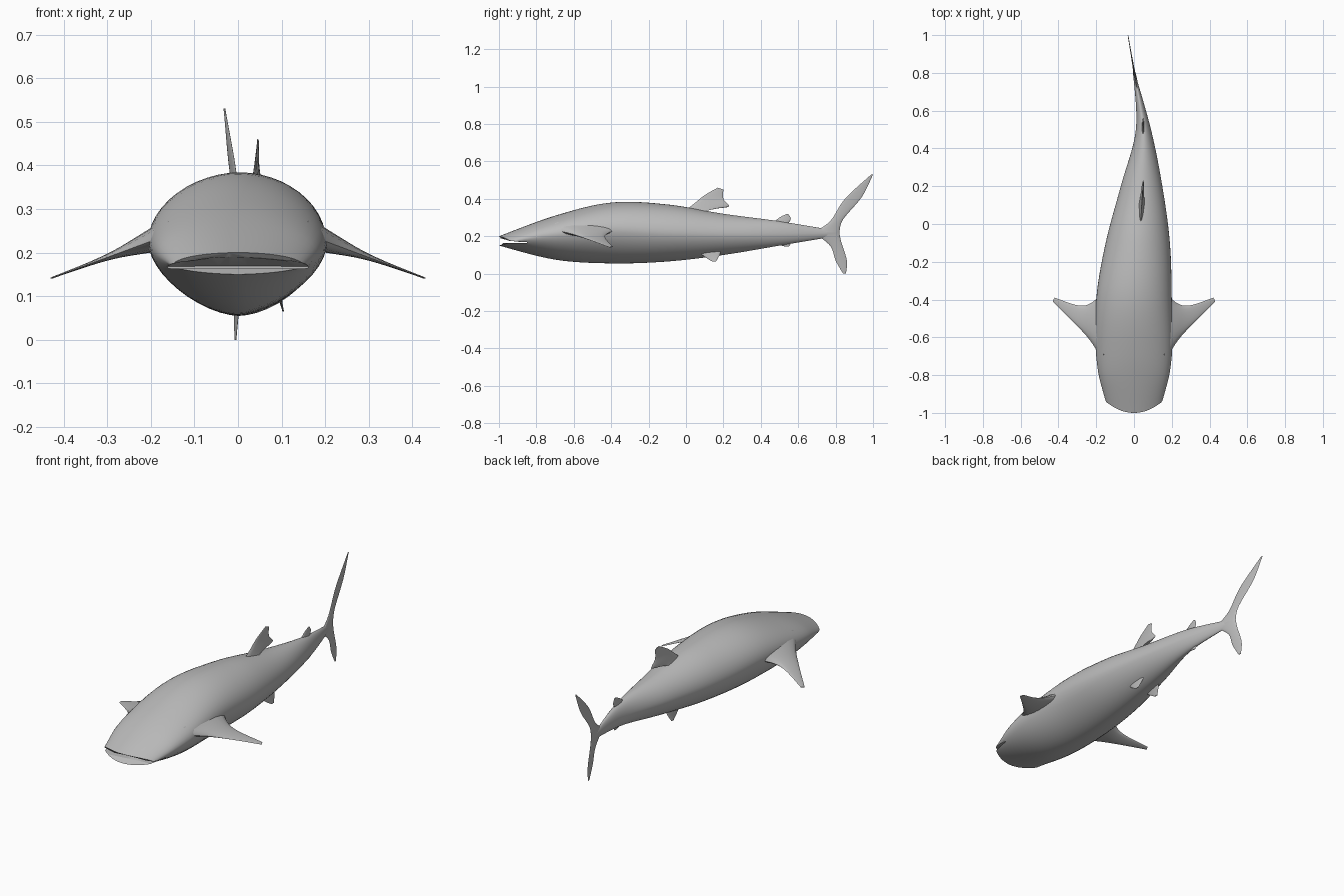
import bpy
from math import sin, cos, pi, copysign
from mathutils import Vector

if "Cube" in bpy.data.objects:
    bpy.data.objects.remove(bpy.data.objects["Cube"], do_unlink=True)

grey = bpy.data.materials.new("grey skin")
grey.use_nodes = True
grey.diffuse_color = (0.5, 0.5, 0.5, 1)
grey.node_tree.nodes["Principled BSDF"].inputs["Base Color"].default_value = grey.diffuse_color


def smooth(points, steps=8):
    """Resample a list of points along a spline that passes through them."""
    rows = [Vector(p) for p in points]
    last = len(rows) - 1
    out = []
    for i in range(last):
        before, start, end, after = rows[max(i - 1, 0)], rows[i], rows[i + 1], rows[min(i + 2, last)]
        leave, arrive = (end - before) / 2, (after - start) / 2
        for k in range(steps):
            t = k / steps
            ease = t * t * (3 - 2 * t)
            out.append(start.lerp(end, ease) + leave * t * (1 - t) ** 2 - arrive * t * t * (1 - t))
    return out + [rows[-1]]


def shade(obj):
    bpy.ops.object.select_all(action='DESELECT')
    obj.select_set(True)
    bpy.context.view_layer.objects.active = obj
    bpy.ops.object.shade_smooth_by_angle(angle=0.9)


def loft(name, rings):
    """Skin closed rings of equal length and cap both ends."""
    n = len(rings[0])
    verts = [point for ring in rings for point in ring]
    faces = [(r * n + i, r * n + (i + 1) % n, (r + 1) * n + (i + 1) % n, (r + 1) * n + i)
             for r in range(len(rings) - 1) for i in range(n)]
    faces += [tuple(reversed(range(n))), tuple(range(len(verts) - n, len(verts)))]
    mesh = bpy.data.meshes.new(name)
    mesh.from_pydata(verts, [], faces)
    mesh.materials.append(grey)
    obj = bpy.data.objects.new(name, mesh)
    bpy.context.collection.objects.link(obj)
    shade(obj)
    bpy.ops.object.mode_set(mode='EDIT')
    bpy.ops.mesh.select_all(action='SELECT')
    bpy.ops.mesh.normals_make_consistent(inside=False)
    bpy.ops.object.mode_set(mode='OBJECT')
    return obj


def fin(name, leading, trailing, thick, place, normal=(1, 0, 0)):
    """Lens sections between two edges given as (y, span), root to tip."""
    front, back = smooth(leading), smooth(trailing)
    rings = []
    for i, (lead, trail) in enumerate(zip(front, back)):
        depth = 0.002 + thick * (1 - i / (len(front) - 1)) ** 2
        ring = []
        for k in range(16):
            angle = 2 * pi * k / 16
            y, span = lead.lerp(trail, (1 - cos(angle)) / 2)
            ring.append(Vector(place(y, span)) + Vector(normal) * depth * sin(angle))
        rings.append(ring)
    return loft(name, rings)


def upright(base, sway=0):
    """Place a vertical fin at x = base, slanting sideways along its length."""
    return lambda y, span: (base + sway * y, y, span)


# Body profiles at even steps from snout to tail
length_steps = [0.3 * i - 1 for i in range(7)]
centre = (0, 0, 0, 0.02, 0.04, 0.05, 0)
half_width = (0.15, 0.2, 0.2, 0.17, 0.11, 0.04, 0.005)
belly = (0.15, 0.075, 0.055, 0.065, 0.1, 0.15, 0.2)
flank = (0.17, 0.21, 0.235, 0.22, 0.21, 0.21, 0.215)
back = (0.2, 0.31, 0.38, 0.37, 0.32, 0.28, 0.23)

rings = []
for y, cx, wide, low, mid, high in smooth(zip(length_steps, centre, half_width, belly, flank, back)):
    bend = max(0, 0.06 - 0.3 * (y + 1))
    ring = []
    for k in range(48):
        c, s = cos(2 * pi * k / 48), sin(2 * pi * k / 48)
        # Round back, slightly keeled belly
        power = 2 / (1.9 - 0.1 * y if s > 0 else 1.7)
        x = copysign(abs(c) ** power, c)
        rise = (high - mid) if s > 0 else (low - mid)
        ring.append((cx + wide * x, y + bend * x * x, mid + rise * abs(s) ** power))
    rings.append(ring)
body = loft("body", rings)

# Mouth: a crescent wedge cut between the jaws
rings = []
for y, gape in ((-1.1, 0.04), (-0.85, 0.002)):
    across = [k / 10 - 1 for k in range(21)]
    upper = [(0.22 * u, y, 0.167 + gape * (1 - u * u)) for u in across]
    lower = [(0.22 * u, y, 0.164) for u in reversed(across)]
    rings.append(upper + lower)
cutter = loft("mouth_cutter", rings)
cutter.hide_render = True
cut = body.modifiers.new("mouth", 'BOOLEAN')
cut.operation = 'DIFFERENCE'
cut.solver = 'EXACT'
cut.object = cutter
bpy.context.view_layer.objects.active = body
bpy.ops.object.modifier_apply(modifier=cut.name)
bpy.data.objects.remove(cutter, do_unlink=True)
shade(body)

# Paired fins: drooping pectorals and small pelvics
for side, label in ((1, "left"), (-1, "right")):
    fin(label + "_pectoral_fin",
        [(-0.75, 0.15), (-0.62, 0.23), (-0.52, 0.32), (-0.41, 0.43)],
        [(-0.35, 0.15), (-0.42, 0.23), (-0.43, 0.3), (-0.39, 0.42)], 0.04,
        lambda y, span: (side * span, y, 0.3 - 0.37 * span), (side * 0.35, 0, 0.94))
    fin(label + "_pelvic_fin",
        [(0.05, 0.13), (0.1, 0.09), (0.14, 0.065)],
        [(0.19, 0.13), (0.18, 0.1), (0.16, 0.065)], 0.01,
        lambda y, span: (0.04 + side * (0.08 - span / 4), y, span))

# Fins along the midline
fin("dorsal_fin",
    [(-0.05, 0.3), (0.05, 0.38), (0.1, 0.42), (0.17, 0.46)],
    [(0.17, 0.35), (0.23, 0.36), (0.2, 0.4), (0.2, 0.45)], 0.014, upright(0.035, 0.06))
fin("second_dorsal_fin",
    [(0.45, 0.26), (0.5, 0.3), (0.54, 0.32)],
    [(0.54, 0.26), (0.56, 0.29), (0.55, 0.315)], 0.007, upright(0.048))
fin("anal_fin",
    [(0.47, 0.18), (0.5, 0.155), (0.53, 0.145)],
    [(0.56, 0.18), (0.56, 0.16), (0.55, 0.145)], 0.006, upright(0.046))

# Forked tail, swung to one side
swing = upright(0.138, -0.17)
fin("upper_tail_lobe",
    [(0.68, 0.22), (0.77, 0.28), (0.85, 0.4), (0.99, 0.53)],
    [(0.82, 0.22), (0.84, 0.29), (0.94, 0.41), (1, 0.53)], 0.007, swing)
fin("lower_tail_lobe",
    [(0.68, 0.22), (0.77, 0.15), (0.8, 0.07), (0.84, 0)],
    [(0.82, 0.22), (0.83, 0.17), (0.86, 0.07), (0.855, 0)], 0.007, swing)
